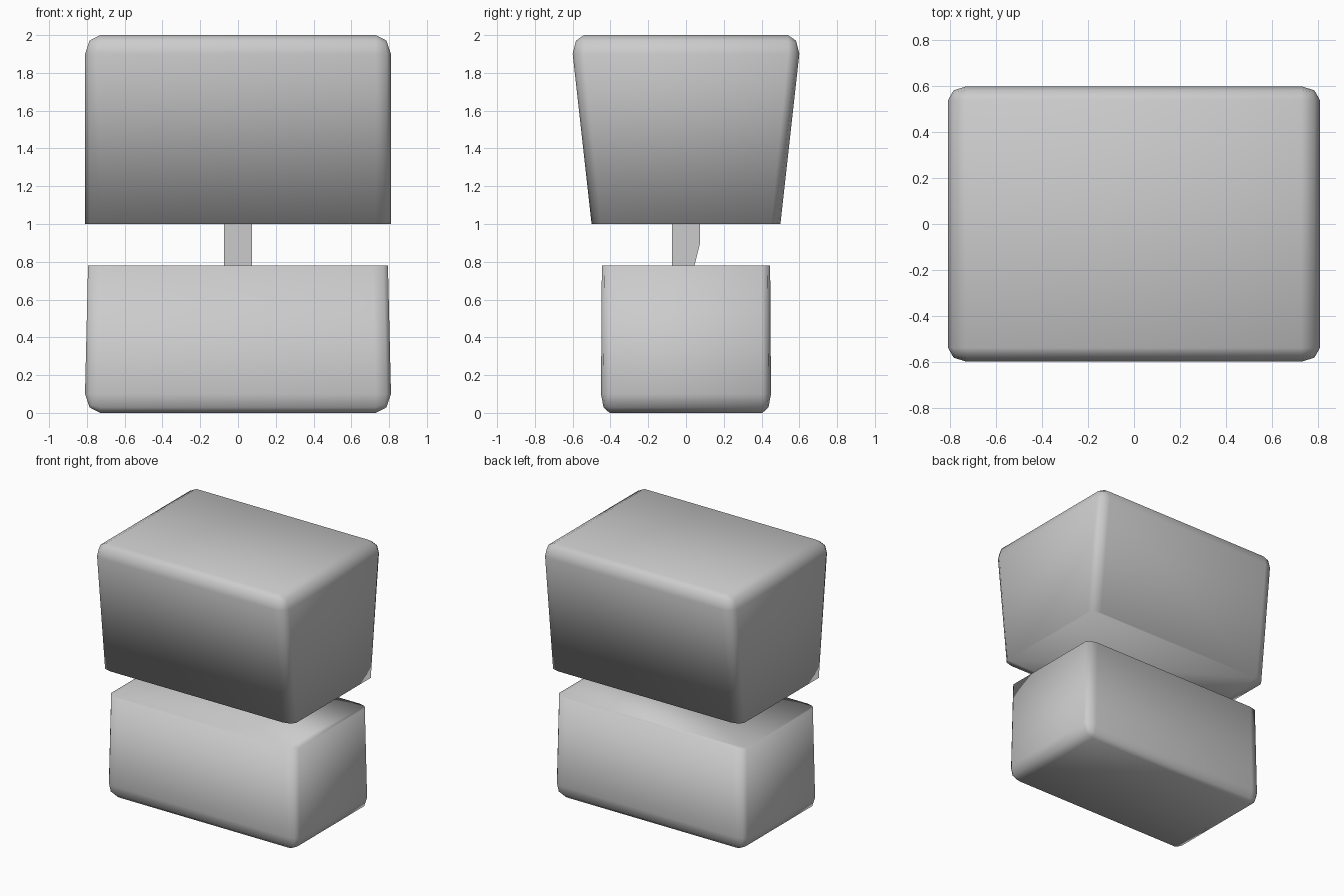
import bpy, bmesh
from mathutils import Vector

if "Cube" in bpy.data.objects:
    bpy.data.objects.remove(bpy.data.objects["Cube"])


def add_object(name, bm, smooth):
    bmesh.ops.recalc_face_normals(bm, faces=bm.faces)
    mesh = bpy.data.meshes.new(name)
    bm.to_mesh(mesh)
    bm.free()
    for poly in mesh.polygons:
        poly.use_smooth = smooth
    obj = bpy.data.objects.new(name, mesh)
    bpy.context.collection.objects.link(obj)
    return obj


def rounded_half(name, upper, size_y, cut_z, cut_scale):
    """Half of a stretched rounded cube, cut flat and capped, cut rim scaled."""
    bm = bmesh.new()
    bmesh.ops.create_cube(bm, size=1)
    bmesh.ops.bevel(bm, geom=bm.edges[:], offset=0.05, segments=2,
                    profile=0.5, affect='EDGES')
    bmesh.ops.translate(bm, verts=bm.verts, vec=(0, 0, 0.5))
    bmesh.ops.scale(bm, verts=bm.verts, vec=(1.62, size_y, 2))
    cut = bmesh.ops.bisect_plane(
        bm, geom=bm.verts[:] + bm.edges[:] + bm.faces[:],
        plane_co=(0, 0, cut_z), plane_no=(0, 0, 1),
        clear_inner=upper, clear_outer=not upper)['geom_cut']
    rim_edges = [g for g in cut if isinstance(g, bmesh.types.BMEdge)]
    rim_verts = [g for g in cut if isinstance(g, bmesh.types.BMVert)]
    bmesh.ops.contextual_create(bm, geom=rim_edges)
    bmesh.ops.scale(bm, verts=rim_verts, vec=cut_scale)
    return add_object(name, bm, True)


# Upper block tapers towards its flat underside
rounded_half("upper_block", True, 1.2, 1.0, Vector((1, 0.833, 1)))

# Lower block narrows slightly in x towards its flat top
rounded_half("lower_block", False, 0.9, 0.78, Vector((0.98, 0.99, 1)))

# Short connecting post, slanted at the lower back
profile = [(-0.075, 0.76), (0.04, 0.76), (0.075, 0.9), (0.075, 1.02), (-0.075, 1.02)]
bm = bmesh.new()
face = bm.faces.new([bm.verts.new((-0.075, y, z)) for y, z in profile])
side = bmesh.ops.extrude_face_region(bm, geom=[face])['geom']
bmesh.ops.translate(bm, vec=(0.15, 0, 0),
                    verts=[g for g in side if isinstance(g, bmesh.types.BMVert)])
add_object("connecting_post", bm, False)
